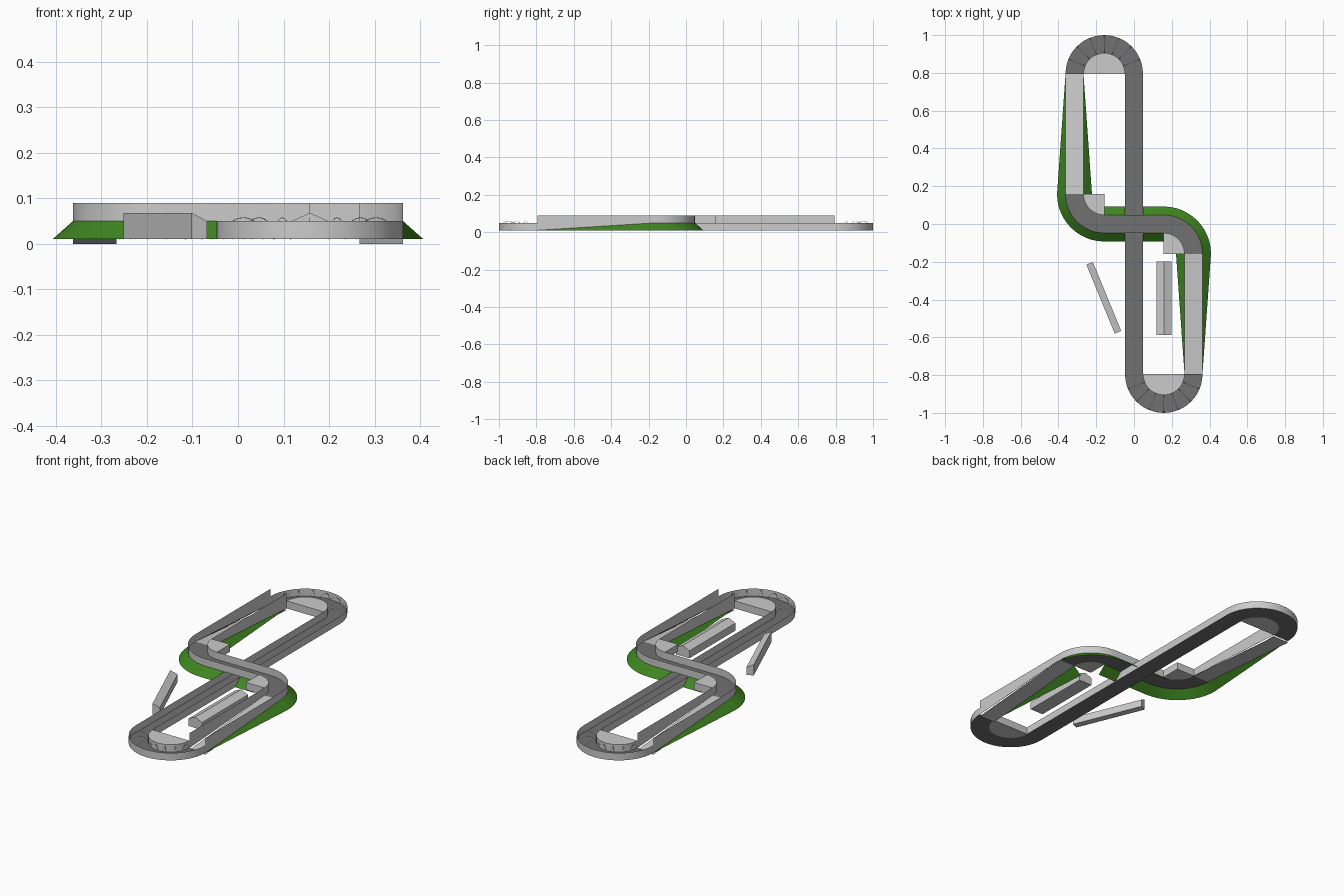
import bpy, bmesh, math
from mathutils import Vector

if "Cube" in bpy.data.objects:
    bpy.data.objects.remove(bpy.data.objects["Cube"])

H = 0.0475            # half road width
R = 0.1575            # centreline radius of every bend
YS, YQ = 0.795, 0.1575  # centres of end bend and bridge bend
LOW, HIGH, TOP = 0.01, 0.05, 0.09


def mat(name, col):
    m = bpy.data.materials.new(name)
    m.diffuse_color = (*col, 1)
    m.use_nodes = True
    m.node_tree.nodes["Principled BSDF"].inputs["Base Color"].default_value = m.diffuse_color
    return m


light = mat("light grey", (0.6, 0.6, 0.6))
dark = mat("road grey", (0.165, 0.165, 0.165))
green = mat("grass green", (0.05, 0.24, 0.015))


def finish(bm, name, m, smooth=True):
    me = bpy.data.meshes.new(name)
    bm.to_mesh(me)
    bm.free()
    me.materials.append(m)
    ob = bpy.data.objects.new(name, me)
    bpy.context.collection.objects.link(ob)
    if smooth:
        bpy.context.view_layer.objects.active = ob
        ob.select_set(True)
        bpy.ops.object.shade_smooth_by_angle(angle=math.radians(30))
        ob.select_set(False)
    return ob


def strips(name, pairs, m):
    """Ribbons between point lists, repeated at half a turn."""
    bm = bmesh.new()
    for s in (1, -1):
        for a, b in pairs:
            va = [bm.verts.new((s * x, s * y, z)) for x, y, z in a]
            vb = [bm.verts.new((s * x, s * y, z)) for x, y, z in b]
            for i in range(len(va) - 1):
                f = bm.faces.new((va[i], va[i + 1], vb[i + 1], vb[i]))
                f.normal_update()
                if f.normal.z < -0.01:
                    f.normal_flip()
    return finish(bm, name, m)


def arc(cx, cy, r, a0, a1, z, n):
    return [(cx + r * math.cos(math.radians(a0 + (a1 - a0) * i / n)),
             cy + r * math.sin(math.radians(a0 + (a1 - a0) * i / n)), z) for i in range(n + 1)]


def prism(name, outlines, z0, z1, m):
    bm = bmesh.new()
    for pts in outlines:
        lo = [bm.verts.new((p[0], p[1], z0)) for p in pts]
        hi = [bm.verts.new((p[0], p[1], z1)) for p in pts]
        bm.faces.new(lo[::-1])
        bm.faces.new(hi)
        for i in range(len(pts)):
            j = (i + 1) % len(pts)
            bm.faces.new((lo[i], lo[j], hi[j], hi[i]))
    bmesh.ops.recalc_face_normals(bm, faces=bm.faces)
    return finish(bm, name, m)


def end_bend(r, z):
    return arc(-R, YS, r, 0, 180, z, 24)


def bridge_bend(r, z):
    return arc(-R, YQ, r, 180, 270, z, 12)


def upper(r, z):      # bridge bend continued to the middle of the bridge
    return bridge_bend(r, z) + [(0, YQ - r, z)]


# Low straight, end bends and their side walls
low_in = [(-H, 0, LOW)] + end_bend(R - H, LOW)
low_out = [(H, 0, LOW)] + end_bend(R + H, LOW)
strips("low_road", [(low_in, low_out)], dark)


def raised(pts, z):
    return [(x, y, z) for x, y, _ in pts]


strips("low_walls", [(p, raised(p, HIGH)) for p in (low_in, low_out)], light)

# Bridge road with its bends
strips("bridge_road", [(upper(R - H, HIGH), upper(R + H, HIGH))], dark)
strips("bridge_walls", [(upper(r, HIGH), upper(r, TOP)) for r in (R - H, R + H)], light)

# Ramps, dipping to the ground at the low end
xi, xo = -R - (R - H), -R - (R + H)
strips("ramps", [([(xi, YS, 0), (xi, YQ, HIGH)], [(xo, YS, 0), (xo, YQ, HIGH)])], light)
strips("ramp_walls", [([(x, YS, LOW), (x, YQ, HIGH)], [(x, YS, TOP), (x, YQ, TOP)])
                      for x in (xi, xo)], light)

# Grass banks beside the ramps and bridge, open at the underpass
G = 0.045
outer_top = [(xo, YS, LOW)] + bridge_bend(R + H, HIGH) + [(-H, -H, HIGH)]
outer_low = [(xo, YS, LOW)] + bridge_bend(R + H + G, LOW) + [(-H, -H - G, LOW)]
strips("grass_banks", [
    (outer_top, outer_low),
    ([(xi, YS, LOW), (xi, YQ, HIGH)], [(xi, YS, LOW), (xi + G, YQ, LOW)]),
    ([(-R, H, HIGH), (-H, H, HIGH)], [(-R, H + G, LOW), (-H, H + G, LOW)])], green)


def both(pts):
    return [pts, [(-x, -y, z) for x, y, z in pts]]


# Solid infills inside the bends
prism("end_infills", both(end_bend(R - H, 0)), LOW, HIGH, light)
prism("bridge_infills", both([(-R, YQ, 0)] + bridge_bend(R - H, 0)), HIGH, TOP, light)

# Thin hoops over the end bends
cu = bpy.data.curves.new("hoops", 'CURVE')
cu.dimensions = '3D'
cu.bevel_depth = 0.0008
cu.bevel_resolution = 0
for s in (1, -1):
    for k in range(1, 8):
        a = math.radians(22.5 * k)
        sp = cu.splines.new('POLY')
        sp.points.add(12)
        for i, p in enumerate(sp.points):
            t = math.pi * i / 12
            r = R + H * math.cos(t)
            p.co = (s * (-R + r * math.cos(a)), s * (YS + r * math.sin(a)),
                    LOW + H * math.sin(t), 1)
cu.materials.append(light)
bpy.context.collection.objects.link(bpy.data.objects.new("hoops", cu))


def building(name, start, end, across, profile):
    """Extrude a (offset, z) end profile from start to end."""
    bm = bmesh.new()
    d = Vector(across).normalized()
    rings = [[bm.verts.new((p[0] + d.x * o, p[1] + d.y * o, z)) for o, z in profile]
             for p in (start, end)]
    a, b = rings
    bm.faces.new(a)
    bm.faces.new(b[::-1])
    for i in range(len(a)):
        j = (i + 1) % len(a)
        bm.faces.new((a[i], b[i], b[j], a[j]))
    bmesh.ops.recalc_face_normals(bm, faces=bm.faces)
    finish(bm, name, light, False)


# Pitched pit building and lean-to stand
building("pit_building", (0.158, -0.588), (0.158, -0.198), (1, 0),
         [(-0.04, LOW), (0.04, LOW), (0.04, 0.05), (0, 0.068), (-0.04, 0.05)])
building("stand", (-0.252, -0.215), (-0.102, -0.58), (0.365, 0.15),
         [(0, LOW), (0.037, LOW), (0.037, 0.05), (0, 0.068)])
